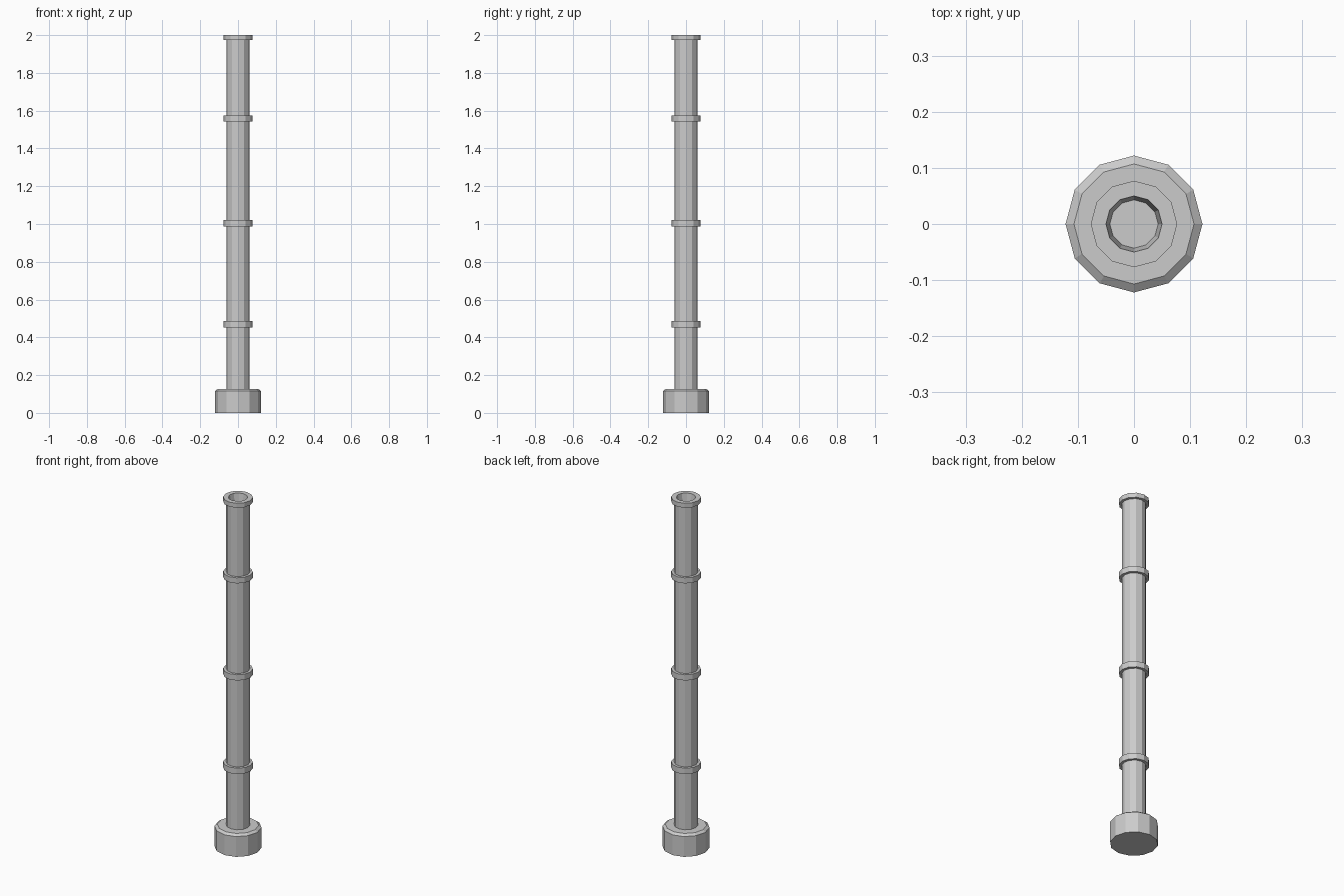
import bpy, bmesh
from math import cos, sin, tau

if "Cube" in bpy.data.objects:
    bpy.data.objects.remove(bpy.data.objects["Cube"])

SIDES = 12


def lathe(name, profile):
    """Revolve (radius, z) points around z, capping both ends."""
    bm = bmesh.new()
    rings = [[bm.verts.new((r * cos(tau * i / SIDES), r * sin(tau * i / SIDES), z))
              for i in range(SIDES)] for r, z in profile]
    for a, b in zip(rings, rings[1:]):
        for i in range(SIDES):
            j = (i + 1) % SIDES
            bm.faces.new((a[i], a[j], b[j], b[i]))
    bm.faces.new(rings[0][::-1])
    bm.faces.new(rings[-1])
    bmesh.ops.recalc_face_normals(bm, faces=bm.faces[:])
    mesh = bpy.data.meshes.new(name)
    bm.to_mesh(mesh)
    bm.free()
    obj = bpy.data.objects.new(name, mesh)
    bpy.context.collection.objects.link(obj)
    return obj


# Chamfered foot
lathe("base", [(0.122, 0), (0.122, 0.116), (0.107, 0.127)])

# Pole with stepped collars
POLE, COLLAR = 0.062, 0.077
profile = [(POLE, 0.12)]
for low, high in ((0.452, 0.486), (0.987, 1.02), (1.542, 1.574)):
    profile += [(POLE, low), (COLLAR, low), (COLLAR, high), (POLE, high)]

# Top rim and tapered socket
profile += [(POLE, 1.974), (COLLAR, 1.974), (COLLAR, 2.0),
            (0.05, 2.0), (0.043, 1.95)]
lathe("pole", profile)
